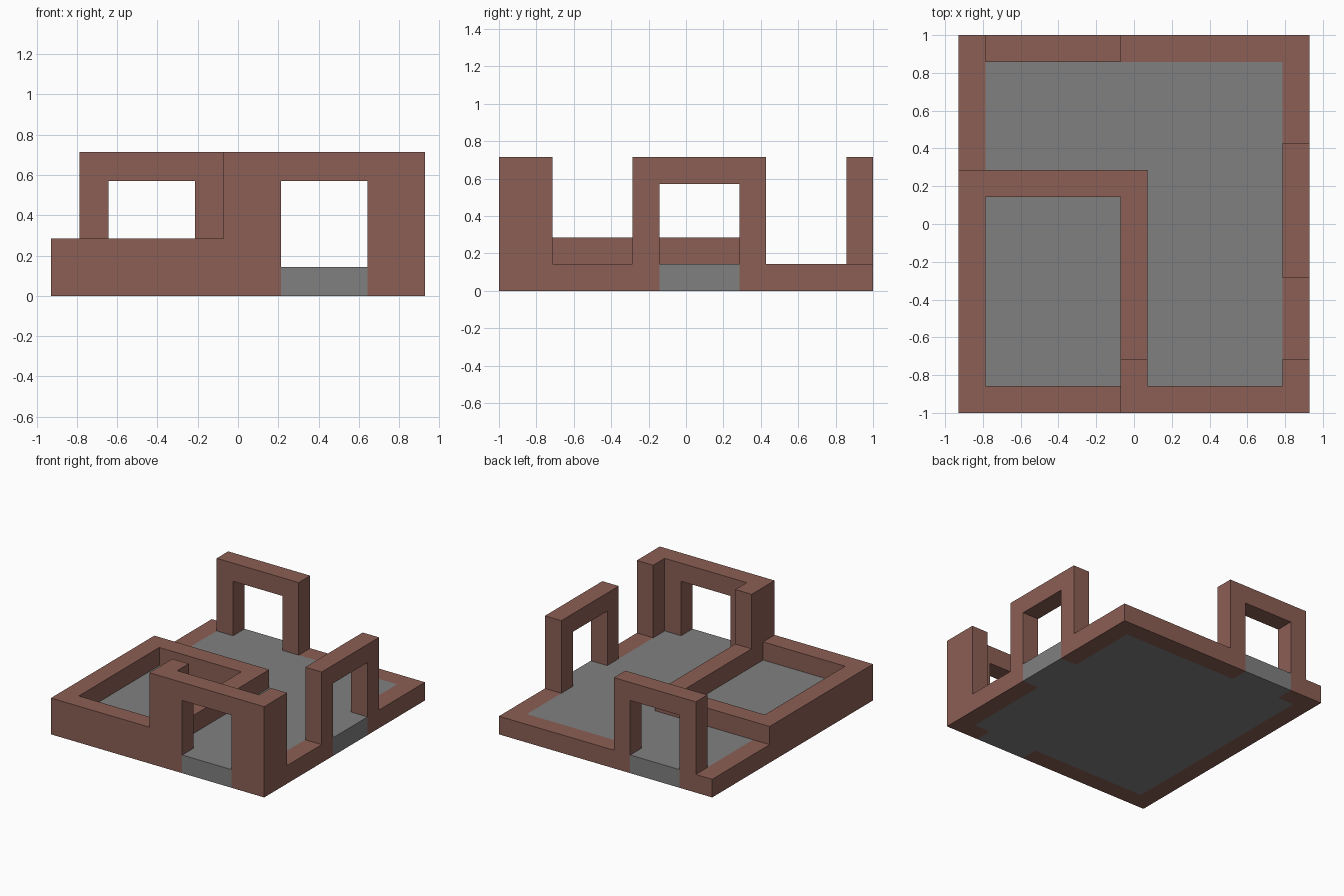
import bpy
import bmesh
from mathutils import Vector

cube = bpy.data.objects.get("Cube")
if cube:
    bpy.data.objects.remove(cube, do_unlink=True)

U = 1 / 7  # one building module


def material(name, colour):
    mat = bpy.data.materials.new(name)
    mat.use_nodes = True
    mat.diffuse_color = colour
    mat.node_tree.nodes["Principled BSDF"].inputs["Base Color"].default_value = colour
    return mat


brown = material("brown brick", (0.258, 0.114, 0.089, 1))
grey = material("grey floor", (0.216, 0.216, 0.216, 1))

# Each axis maps an outline (a, b) and a depth d to x, y, z
PLACE = {
    "x": lambda a, b, d: Vector((d, a, b)),
    "y": lambda a, b, d: Vector((a, d, b)),
    "z": lambda a, b, d: Vector((a, b, d)),
}


def slab(name, outline, axis, start, end, mat):
    """Extrude a flat outline along an axis, measured in modules."""
    place = PLACE[axis]
    bm = bmesh.new()
    face = bm.faces.new([bm.verts.new(place(a, b, start) * U) for a, b in outline])
    extruded = bmesh.ops.extrude_face_region(bm, geom=[face])["geom"]
    moved = [v for v in extruded if isinstance(v, bmesh.types.BMVert)]
    bmesh.ops.translate(bm, verts=moved, vec=place(0, 0, end - start) * U)
    bmesh.ops.recalc_face_normals(bm, faces=bm.faces)
    mesh = bpy.data.meshes.new(name)
    bm.to_mesh(mesh)
    bm.free()
    mesh.materials.append(mat)
    obj = bpy.data.objects.new(name, mesh)
    bpy.context.collection.objects.link(obj)
    return obj


# Floor with a sill running out through each doorway
slab("floor", [
    (-5.5, -6), (1.5, -6), (1.5, -7), (4.5, -7), (4.5, -6), (5.5, -6),
    (5.5, -1), (6.5, -1), (6.5, 2), (5.5, 2), (5.5, 6),
    (-1.5, 6), (-1.5, 7), (-4.5, 7), (-4.5, 6), (-5.5, 6),
], "z", 0, 1, grey)

# Front wall: low on one side, full height around the doorway
slab("front_wall", [
    (-6.5, 0), (1.5, 0), (1.5, 4), (4.5, 4), (4.5, 0), (6.5, 0),
    (6.5, 5), (-0.5, 5), (-0.5, 2), (-6.5, 2),
], "y", -7, -6, brown)

# Side wall with the corner pier and a free standing doorway
slab("left_wall", [
    (-6, 0), (-1, 0), (-1, 4), (2, 4), (2, 0), (7, 0), (7, 1), (3, 1),
    (3, 5), (-2, 5), (-2, 1), (-5, 1), (-5, 5), (-6, 5),
], "x", 5.5, 6.5, brown)

# Back wall with its doorway
slab("back_wall", [
    (-5.5, 0), (-4.5, 0), (-4.5, 4), (-1.5, 4), (-1.5, 0), (5.5, 0),
    (5.5, 1), (-0.5, 1), (-0.5, 5), (-5.5, 5),
], "y", 6, 7, brown)

# Opposite side wall, stepping down behind the inner room
slab("right_wall", [
    (-6, 0), (7, 0), (7, 1), (2, 1), (2, 2), (-6, 2),
], "x", -6.5, -5.5, brown)

# Inner room walls and the pier beside the front doorway
slab("inner_wall", [
    (-6, 1), (2, 1), (2, 2), (-5, 2), (-5, 5), (-6, 5),
], "x", -0.5, 0.5, brown)
slab("inner_cross_wall", [
    (-5.5, 1), (-0.5, 1), (-0.5, 2), (-5.5, 2),
], "y", 1, 2, brown)
